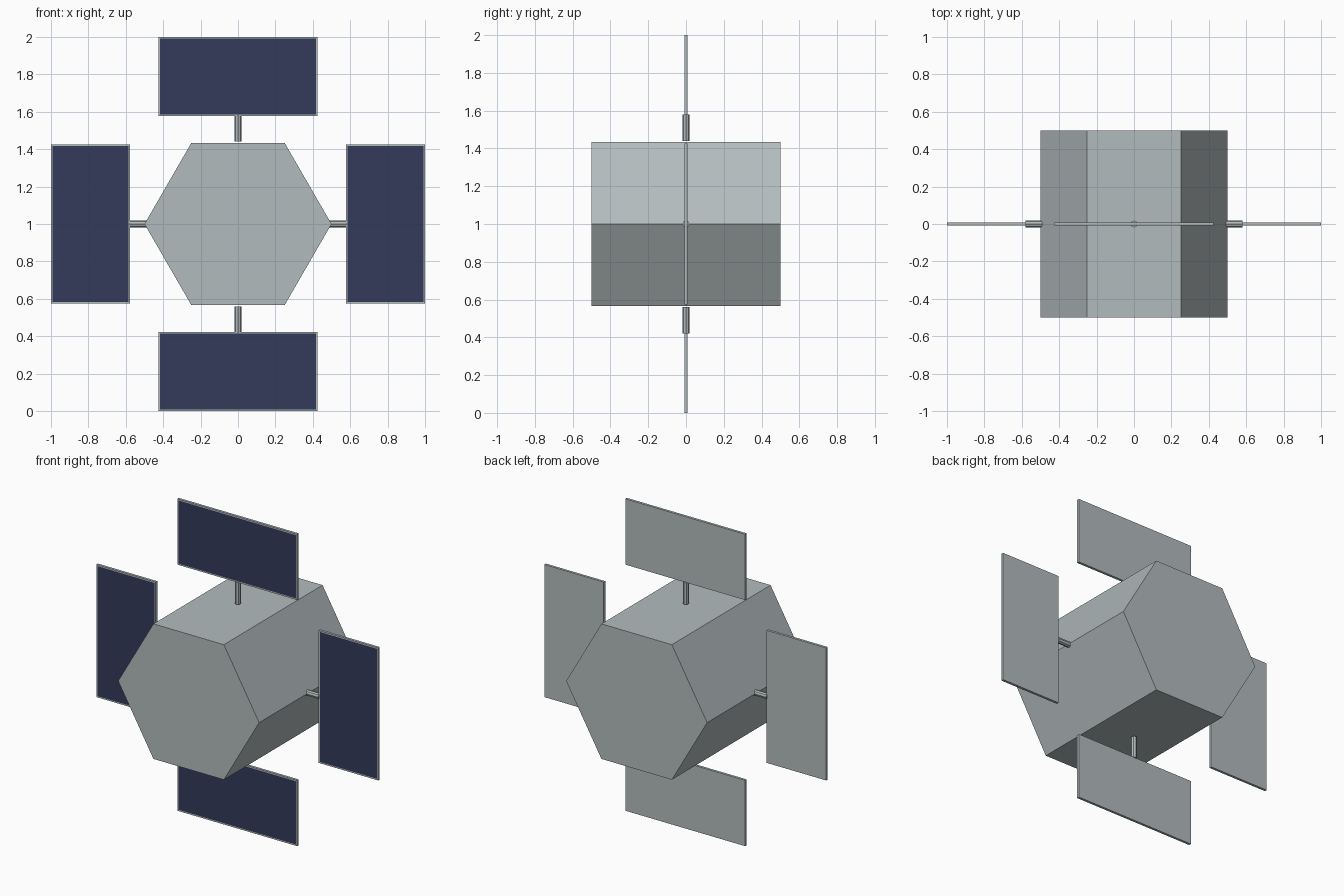
import bpy, bmesh, math
from mathutils import Matrix

cube = bpy.data.objects.get("Cube")
if cube:
    bpy.data.objects.remove(cube, do_unlink=True)


def make_material(name, color):
    mat = bpy.data.materials.new(name)
    mat.use_nodes = True
    mat.diffuse_color = (*color, 1)
    mat.node_tree.nodes["Principled BSDF"].inputs["Base Color"].default_value = (*color, 1)
    return mat


grey = make_material("hull grey", (0.45, 0.50, 0.51))
blue = make_material("solar cell blue", (0.033, 0.043, 0.10))

CENTRE = Matrix.Translation((0, 0, 1))


def add_object(name, bm, matrix, *materials):
    mesh = bpy.data.meshes.new(name)
    bm.to_mesh(mesh)
    bm.free()
    for mat in materials:
        mesh.materials.append(mat)
    obj = bpy.data.objects.new(name, mesh)
    obj.matrix_world = matrix
    bpy.context.collection.objects.link(obj)
    return obj


def prism(sides, radius, depth):
    bm = bmesh.new()
    bmesh.ops.create_cone(bm, cap_ends=True, segments=sides,
                          radius1=radius, radius2=radius, depth=depth)
    return bm


# Hexagonal hull lying along y, with points to the left and right
hull = prism(6, 0.5, 1.0)
bmesh.ops.rotate(hull, verts=hull.verts, matrix=Matrix.Rotation(math.pi / 6, 3, 'Z'))
# Put a vertex on the x axis whichever way the primitive starts
if not any(abs(v.co.y) < 0.001 for v in hull.verts):
    bmesh.ops.rotate(hull, verts=hull.verts, matrix=Matrix.Rotation(math.pi / 6, 3, 'Z'))
add_object("hull", hull, CENTRE @ Matrix.Rotation(math.pi / 2, 4, 'X'), grey)

# Four solar panels on struts, turned about the hull axis
for i, side in enumerate(("top", "left", "bottom", "right")):
    turn = CENTRE @ Matrix.Rotation(i * math.pi / 2, 4, 'Y')

    strut = prism(8, 0.018, 0.14)
    bmesh.ops.translate(strut, verts=strut.verts, vec=(0, 0, 0.51))
    add_object(side + "_strut", strut, turn, grey)

    panel = bmesh.new()
    bmesh.ops.create_cube(panel, size=1)
    bmesh.ops.scale(panel, verts=panel.verts, vec=(0.85, 0.016, 0.422))
    bmesh.ops.translate(panel, verts=panel.verts, vec=(0, 0, 0.789))
    # Blue cells inset in the front face
    panel.normal_update()
    front = [f for f in panel.faces if f.normal.y < -0.9]
    bmesh.ops.inset_region(panel, faces=front, thickness=0.012)
    for f in front:
        f.material_index = 1
    add_object(side + "_panel", panel, turn, grey, blue)
